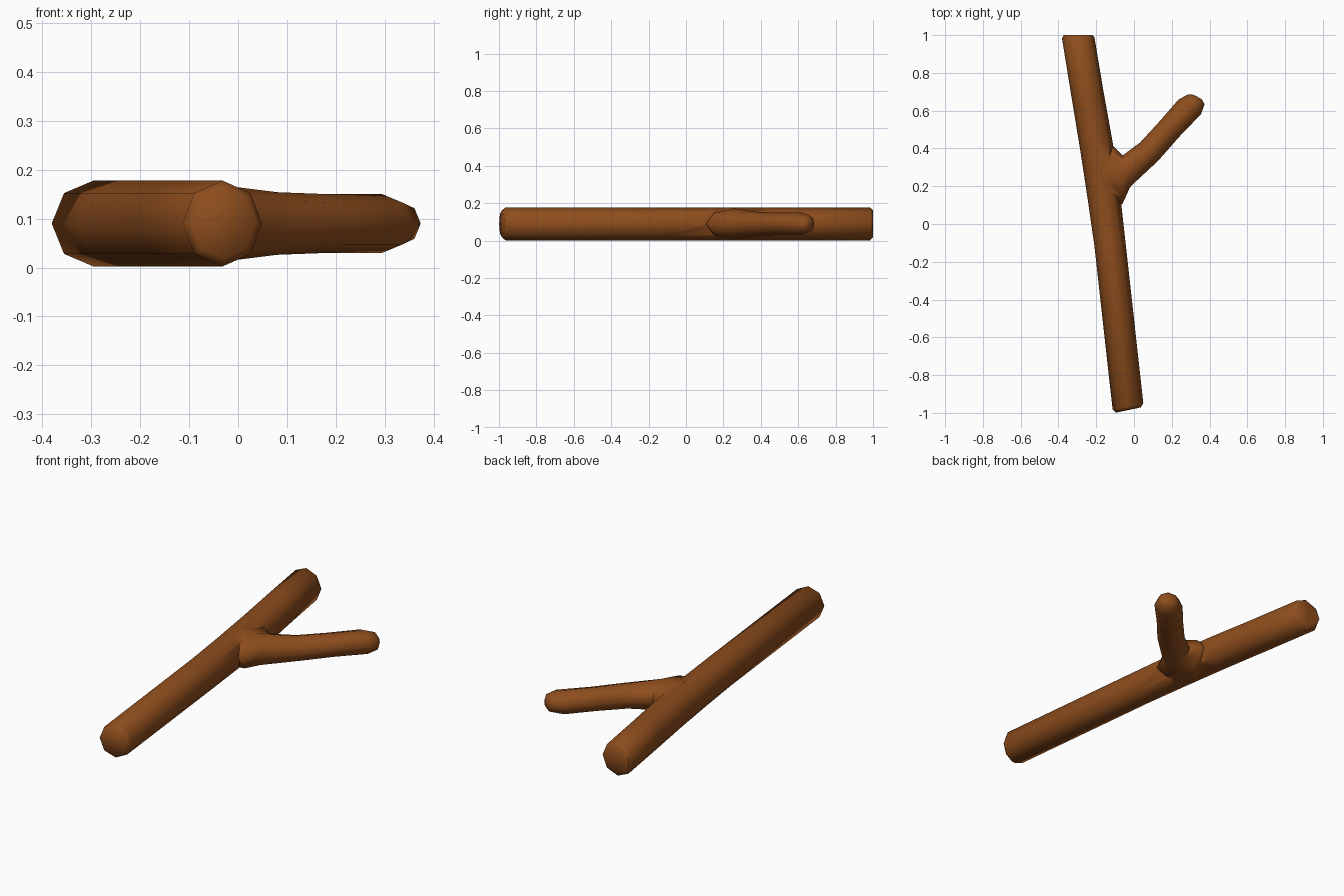
import bpy, bmesh
from math import sin, cos, radians, pi

if "Cube" in bpy.data.objects:
    bpy.data.objects.remove(bpy.data.objects["Cube"])

SIDES, MID_Z = 8, 0.09

bark = bpy.data.materials.new("bark_brown")
bark.diffuse_color = (0.27, 0.075, 0.012, 1)
bark.use_nodes = True
bark.node_tree.nodes["Principled BSDF"].inputs["Base Color"].default_value = bark.diffuse_color


def tube(name, rings):
    """Eight-sided tube; each ring is (x, y, half width, half height, heading in degrees)."""
    bm = bmesh.new()
    loops = []
    for x, y, w, h, heading in rings:
        a = radians(heading - 90)
        loops.append([bm.verts.new((x + w * cos(t) * cos(a),
                                    y + w * cos(t) * sin(a),
                                    MID_Z + h * sin(t)))
                      for t in (2 * pi * i / SIDES for i in range(SIDES))])
    for lo, hi in zip(loops, loops[1:]):
        for i in range(SIDES):
            j = (i + 1) % SIDES
            bm.faces.new((lo[i], lo[j], hi[j], hi[i]))
    bm.faces.new(loops[0])
    bm.faces.new(loops[-1])
    bmesh.ops.recalc_face_normals(bm, faces=bm.faces)
    mesh = bpy.data.meshes.new(name)
    bm.to_mesh(mesh)
    bm.free()
    obj = bpy.data.objects.new(name, mesh)
    mesh.materials.append(bark)
    bpy.context.collection.objects.link(obj)
    return obj


# Main stick, gently bent, with slightly rounded ends
stick = tube("forked_stick", [
    (-0.030, -0.985, 0.068, 0.072, 102),
    (-0.032, -0.965, 0.083, 0.088, 102),
    (-0.128, -0.10, 0.083, 0.088, 96),
    (-0.160, 0.15, 0.087, 0.088, 98),
    (-0.200, 0.42, 0.088, 0.088, 99),
    (-0.245, 0.68, 0.086, 0.088, 99),
    (-0.295, 0.985, 0.086, 0.088, 92),
    (-0.296, 1.000, 0.076, 0.072, 90),
])

# Side twig, flared where it grows out of the stick
twig = tube("side_twig", [
    (-0.165, 0.25, 0.155, 0.086, 8),
    (-0.085, 0.26, 0.155, 0.082, 9),
    (-0.040, 0.28, 0.085, 0.079, 14),
    (0.080, 0.383, 0.068, 0.064, 45),
    (0.185, 0.500, 0.066, 0.060, 50),
    (0.295, 0.620, 0.071, 0.060, 57),
    (0.330, 0.660, 0.051, 0.044, 59),
    (0.338, 0.672, 0.024, 0.022, 60),
])

# Fuse both into one skin
union = stick.modifiers.new("fuse", 'BOOLEAN')
union.operation = 'UNION'
union.solver = 'EXACT'
union.object = twig
bpy.context.view_layer.objects.active = stick
stick.select_set(True)
bpy.ops.object.modifier_apply(modifier=union.name)
bpy.data.objects.remove(twig)
bpy.ops.object.shade_smooth_by_angle(angle=radians(60))
